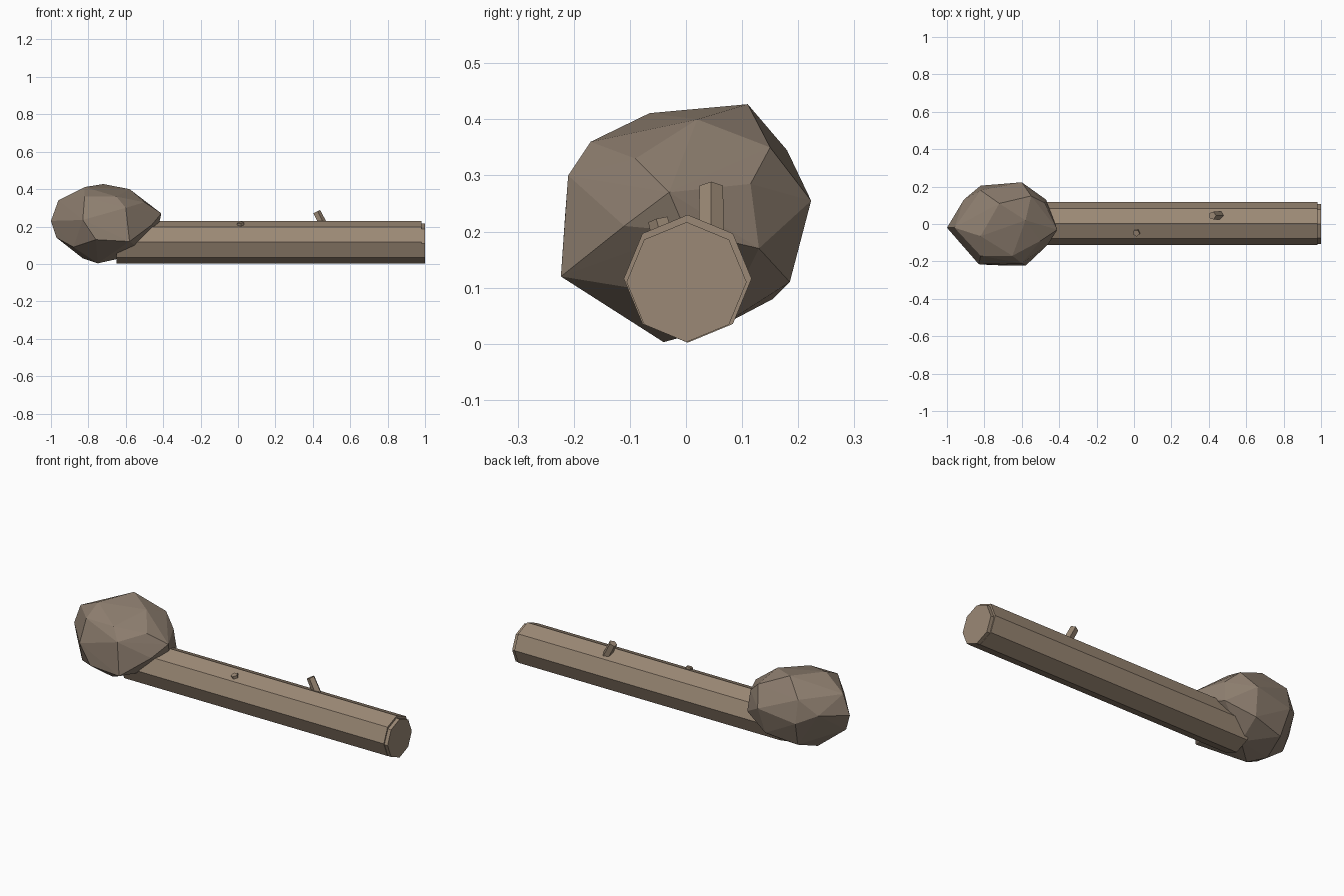
import bpy, bmesh, math
from mathutils import Vector

if "Cube" in bpy.data.objects:
    bpy.data.objects.remove(bpy.data.objects["Cube"])


def material(name, rgb):
    m = bpy.data.materials.new(name)
    m.diffuse_color = (*rgb, 1)
    m.use_nodes = True
    m.node_tree.nodes["Principled BSDF"].inputs["Base Color"].default_value = m.diffuse_color
    return m


bark = material("bark", (0.33, 0.25, 0.18))
soil = material("soil", (0.27, 0.21, 0.16))


def add_object(name, bm, mat):
    mesh = bpy.data.meshes.new(name)
    bmesh.ops.recalc_face_normals(bm, faces=bm.faces)
    bm.to_mesh(mesh)
    bm.free()
    ob = bpy.data.objects.new(name, mesh)
    mesh.materials.append(mat)
    bpy.context.collection.objects.link(ob)
    return ob


def prism(name, start, end, r1, r2, sides, mat):
    """Flat-sided tapered rod between two points."""
    a, b = Vector(start), Vector(end)
    axis = (b - a).normalized()
    side = axis.cross(Vector((0, 0, 1))).normalized()
    up = side.cross(axis)
    bm = bmesh.new()
    rings = []
    for p, r in ((a, r1), (b, r2)):
        rings.append([bm.verts.new(p + r * (math.cos(t) * up + math.sin(t) * side))
                      for t in (2 * math.pi * i / sides for i in range(sides))])
    for i in range(sides):
        j = (i + 1) % sides
        bm.faces.new((rings[0][i], rings[0][j], rings[1][j], rings[1][i]))
    for ring in rings:
        bm.faces.new(ring)
    return add_object(name, bm, mat)


# Trunk and its slightly smaller sawn end
prism("trunk", (-0.65, 0.003, 0.116), (0.98, 0.003, 0.116), 0.114, 0.114, 8, bark)
prism("sawn_end", (0.975, 0.001, 0.110), (1.0, 0.001, 0.110), 0.107, 0.107, 8, bark)

# Broken branch stubs
prism("branch_stub_tall", (0.47, 0.045, 0.18), (0.419, 0.045, 0.279), 0.024, 0.022, 5, bark)
prism("branch_stub_short", (0.02, -0.035, 0.17), (0.012, -0.049, 0.221), 0.021, 0.019, 5, bark)

# Root ball: faceted lump wrapped around a few key points
lump = [
    (-1.0, -.02, .23), (-.96, -.02, .34), (-.97, -.03, .14), (-.91, .13, .26),
    (-.82, -.065, .411), (-.72, .11, .427), (-.58, .02, .40), (-.55, .15, .35),
    (-.82, .18, .345), (-.60, .223, .255), (-.82, .205, .22), (-.82, -.17, .36),
    (-.83, -.215, .235), (-.65, -.17, .36), (-.60, -.21, .30), (-.58, -.223, .12),
    (-.76, -.22, .13), (-.46, -.11, .21), (-.41, -.03, .27), (-.425, .0, .20),
    (-.48, .115, .285), (-.47, .13, .17), (-.62, .185, .11), (-.80, .155, .08),
    (-.63, .06, .03), (-.75, -.04, .003), (-.83, .02, .03), (-.50, -.09, .33),
    (-.88, -.12, .09), (-.55, -.10, .10),
]
bm = bmesh.new()
for p in lump:
    bm.verts.new(p)
hull = bmesh.ops.convex_hull(bm, input=bm.verts)
loose = {v for v in hull["geom_interior"] if isinstance(v, bmesh.types.BMVert)}
bmesh.ops.delete(bm, geom=list(loose), context='VERTS')
add_object("root_ball", bm, soil)
